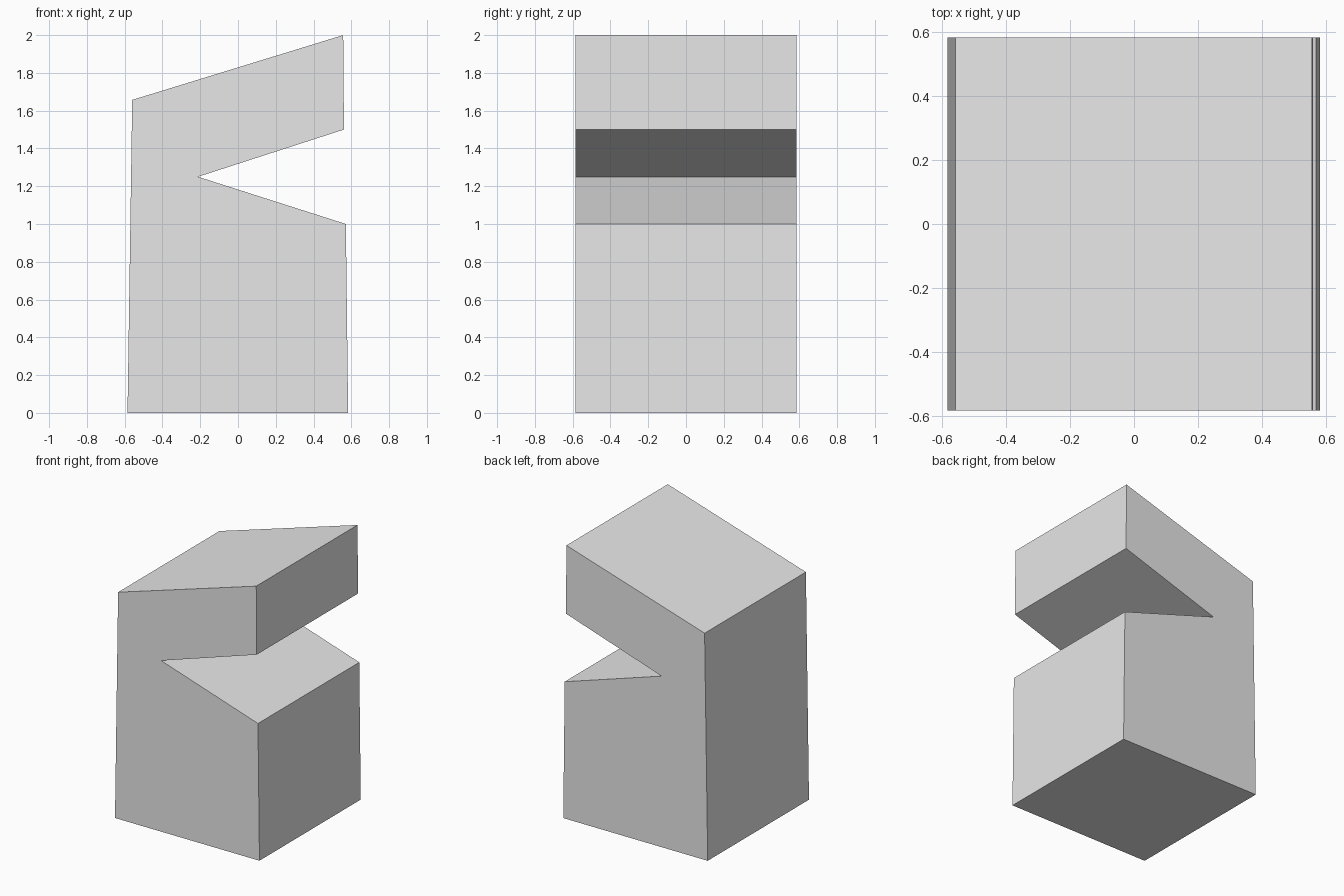
import bpy
import bmesh

if "Cube" in bpy.data.objects:
    bpy.data.objects.remove(bpy.data.objects["Cube"])

HALF_DEPTH = 0.585

# Side outline (x, z): tapered block with a wedge notch and a sloping top
PROFILE = [
    (-0.585, 0.0), (0.583, 0.0), (0.571, 1.0), (-0.212, 1.25),
    (0.561, 1.5), (0.557, 2.0), (-0.56, 1.657),
]

grey = bpy.data.materials.new("light_grey")
grey.diffuse_color = (0.8, 0.8, 0.8, 1.0)
grey.use_nodes = True
grey.node_tree.nodes["Principled BSDF"].inputs["Base Color"].default_value = grey.diffuse_color

# Extrude the outline from front to back
bm = bmesh.new()
outline = bm.faces.new([bm.verts.new((x, -HALF_DEPTH, z)) for x, z in PROFILE])
extruded = bmesh.ops.extrude_face_region(bm, geom=[outline], use_keep_orig=True)
back = [v for v in extruded["geom"] if isinstance(v, bmesh.types.BMVert)]
bmesh.ops.translate(bm, verts=back, vec=(0, 2 * HALF_DEPTH, 0))
bmesh.ops.recalc_face_normals(bm, faces=bm.faces)

# Notched block
mesh = bpy.data.meshes.new("notched_block")
bm.to_mesh(mesh)
bm.free()
mesh.materials.append(grey)
block = bpy.data.objects.new("notched_block", mesh)
bpy.context.collection.objects.link(block)
